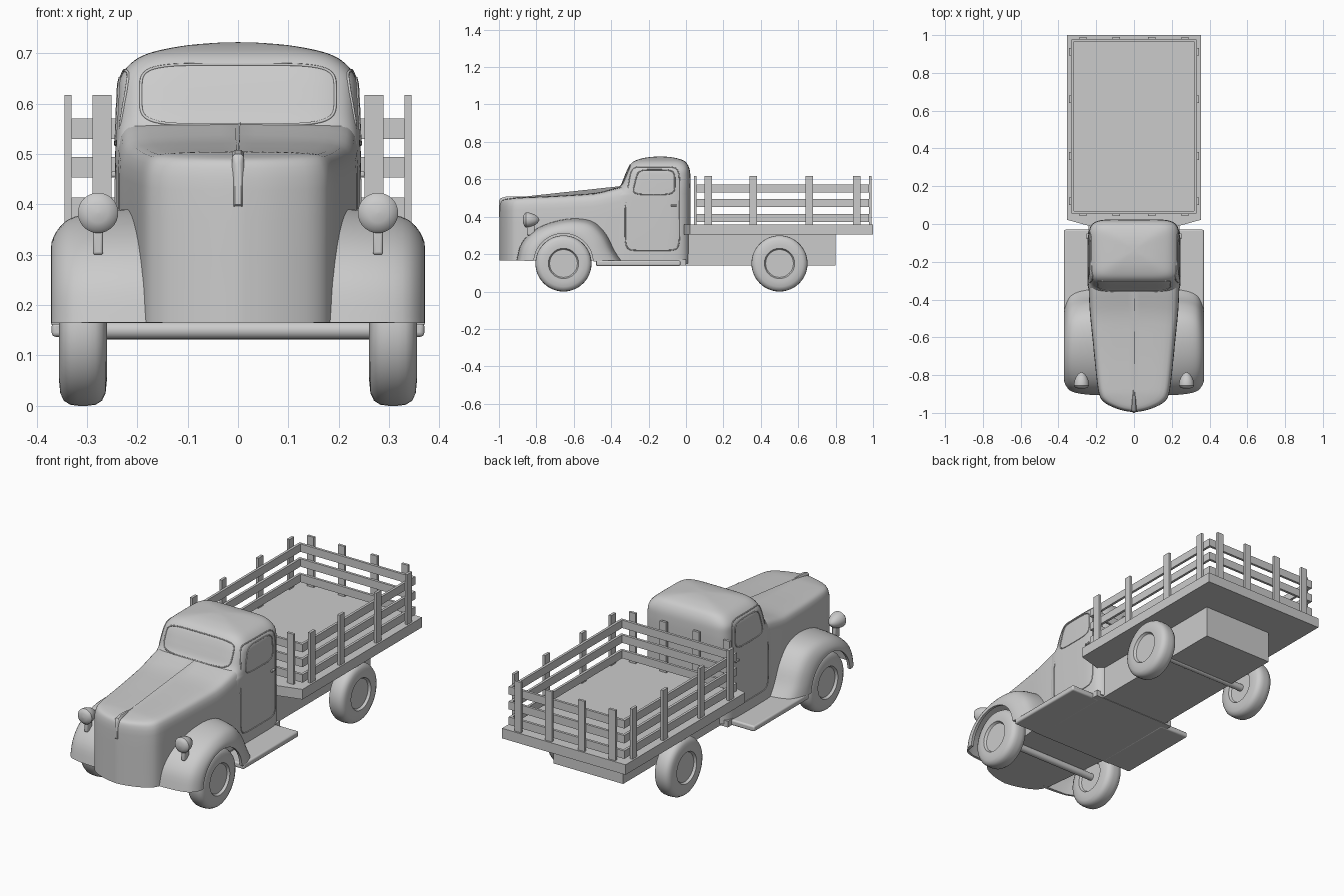
import bpy, bmesh
from math import sin, cos, pi, radians, copysign
from mathutils import Vector

if "Cube" in bpy.data.objects:
    bpy.data.objects.remove(bpy.data.objects["Cube"])


def finish(name, bm, mirror=False, angle=40):
    bmesh.ops.recalc_face_normals(bm, faces=bm.faces)
    me = bpy.data.meshes.new(name)
    bm.to_mesh(me)
    bm.free()
    ob = bpy.data.objects.new(name, me)
    bpy.context.collection.objects.link(ob)
    bpy.ops.object.select_all(action='DESELECT')
    ob.select_set(True)
    bpy.context.view_layer.objects.active = ob
    bpy.ops.object.shade_smooth_by_angle(angle=radians(angle))
    if mirror:
        ob.modifiers.new("mirror", 'MIRROR')
    return ob


def loft(name, rings, mirror=False, angle=40):
    """Skin a list of closed rings and cap both ends."""
    bm = bmesh.new()
    vs = [[bm.verts.new(p) for p in r] for r in rings]
    n = len(rings[0])
    for a, b in zip(vs, vs[1:]):
        for i in range(n):
            bm.faces.new((a[i], a[(i + 1) % n], b[(i + 1) % n], b[i]))
    bm.faces.new(vs[0])
    bm.faces.new(vs[-1])
    return finish(name, bm, mirror, angle)


def box(name, x, y, z, mirror=False, bevel=0.0):
    bm = bmesh.new()
    bmesh.ops.create_cube(bm, size=1)
    for v in bm.verts:
        v.co = [lo + (c + .5) * (hi - lo) for c, (lo, hi) in zip(v.co, (x, y, z))]
    ob = finish(name, bm, mirror, 30)
    if bevel:
        m = ob.modifiers.new("bevel", 'BEVEL')
        m.width, m.segments = bevel, 3
    return ob


def lathe(name, prof, axis, centre, mirror=False, n=48):
    """Spin (radius, offset) pairs round the x or y axis."""
    rings = []
    for r, o in prof:
        ring = []
        for i in range(n):
            c, s = r * cos(2 * pi * i / n), r * sin(2 * pi * i / n)
            ring.append(Vector(centre) + Vector((o, c, s) if axis == 'x' else (c, o, s)))
        rings.append(ring)
    return loft(name, rings, mirror, 35)


def smooth(pts, k):
    """Catmull-Rom through tuples of any size."""
    out = []
    for i in range(len(pts) - 1):
        p0, p1, p2 = pts[max(i - 1, 0)], pts[i], pts[i + 1]
        p3 = pts[min(i + 2, len(pts) - 1)]
        for j in range(k):
            t = j / k
            out.append(tuple(.5 * (2 * b + (c - a) * t + (2 * a - 5 * b + 4 * c - d) * t * t
                                   + (3 * b - a - 3 * c + d) * t ** 3)
                             for a, b, c, d in zip(p0, p1, p2, p3)))
    return out + [pts[-1]]


def lerp(table, v):
    for a, b in zip(table, table[1:]):
        if v <= b[0]:
            t = max(0, (v - a[0]) / (b[0] - a[0]))
            return [p + (q - p) * t for p, q in zip(a, b)]
    return table[-1]


def superellipse(a, b, n, count):
    f = lambda c: copysign(abs(c) ** (2 / n), c)
    return [(a * f(cos(2 * pi * i / count)), b * f(sin(2 * pi * i / count))) for i in range(count)]


# Cab: height, half width, front y, back y
cab = smooth([(.15, .244, -.42, .025), (.3, .245, -.42, .025), (.49, .244, -.415, .025),
              (.53, .243, -.385, .025), (.565, .242, -.352, .025), (.61, .24, -.332, .024),
              (.65, .235, -.315, .02), (.68, .213, -.298, .008), (.7, .178, -.272, -.012),
              (.714, .115, -.225, -.055), (.7205, .05, -.175, -.1), (.722, .005, -.145, -.135)], 4)
N = 6
loft("cab", [[(x, (yf + yb) / 2 + y, z) for x, y in superellipse(a, (yb - yf) / 2, N, 80)]
             for z, a, yf, yb in cab])


def cab_x(y, z):
    _, a, yf, yb = lerp(cab, z)
    t = min(.999, abs(y - (yf + yb) / 2) / ((yb - yf) / 2))
    return a * (1 - t ** N) ** (1 / N)


def cab_front(x, z):
    _, a, yf, yb = lerp(cab, z)
    return (yf + yb) / 2 - (yb - yf) / 2 * (1 - min(.999, abs(x) / a) ** N) ** (1 / N)


def seam(name, pts, mirror=False):
    cu = bpy.data.curves.new(name, 'CURVE')
    cu.dimensions, cu.bevel_depth, cu.bevel_resolution = '3D', .003, 1
    sp = cu.splines.new('POLY')
    sp.points.add(len(pts) - 1)
    for p, q in zip(sp.points, pts):
        p.co = (*q, 1)
    sp.use_cyclic_u = True
    ob = bpy.data.objects.new(name, cu)
    bpy.context.collection.objects.link(ob)
    if mirror:
        ob.modifiers.new("mirror", 'MIRROR')


# Door and window outlines laid on the cab surface
for name, yc, zc, hy, hz, n, slant in (("door_seam", -.18, .443, .145, .223, 9, .03),
                                       ("door_window_trim", -.175, .585, .115, .066, 5, .035)):
    pts = []
    for u, v in superellipse(hy, hz, n, 80):
        rise = max(0, v / hz) if name == "door_seam" else (v / hz + 1) / 2
        y, z = yc + u + slant * rise * max(0, -u / hy), zc + v
        pts.append((cab_x(y, z), y, z))
    seam(name, pts, True)
seam("windscreen_trim", [(x, cab_front(x, .618 + v), .618 + v)
                         for x, v in superellipse(.193, .06, 5, 80)])
box("door_handle", (.24, .252), (-.08, -.05), (.455, .465), True, .003)

# Hood: plan outline raised and inset towards the crowned top
half = smooth([(0, -.997), (.06, -.987), (.12, -.966), (.162, -.94), (.185, -.9), (.2, -.8),
               (.22, -.6), (.235, -.45), (.241, -.3)], 3)
outline = half + [(-x, y) for x, y in half[:0:-1]]
top = [(-1, .492), (-.9, .504), (-.7, .512), (-.5, .525), (-.42, .54), (-.36, .56), (-.3, .57)]
rings = []
for s, f in smooth([(1, 0), (1, .4), (1, .8), (.98, .9), (.94, .955), (.85, .985), (.6, .997),
                    (.3, 1), (.02, 1.002)], 2):
    ring = []
    for x, y in outline:
        y = -.3 + (y + .3) * (1 - (1 - s) * .15)
        ring.append((x * s, y, .165 + (lerp(top, y)[1] - .165) * f))
    rings.append(ring)
loft("hood", rings, angle=60)

# Hood ornament running over the nose
loft("hood_ornament", [[(x, y, z) for x, z in ((-w, z0), (-w, z1 - .006), (-w * .5, z1), (w * .5, z1),
                                             (w, z1 - .006), (w, z0))]
                       for y, w, z0, z1 in ((-1.0, .006, .4, .485), (-.99, .012, .39, .5),
                                            (-.96, .012, .45, .508), (-.86, .004, .48, .507))])

# Front fenders: rounded shells between an outer path and the wheel arch
outer = [(-.905, .165), (-.885, .245), (-.84, .305), (-.77, .35), (-.68, .38), (-.58, .39),
         (-.49, .37), (-.425, .305), (-.382, .22), (-.342, .16)]
arch = [(-.655 + .16 * cos(radians(175 - 19 * i)), .15 + .16 * sin(radians(175 - 19 * i))) for i in range(10)]
section = smooth([(.15, 1.02), (.22, 1), (.27, .95), (.31, .87), (.34, .73), (.36, .47),
                  (.37, .2), (.371, 0)], 2) + [(.355, .02), (.35, .55), (.3, .78), (.15, .86)]
loft("front_fender", [[(x, qy + (py - qy) * w, qz + (pz - qz) * w) for x, w in section]
                      for py, pz, qy, qz in smooth([p + q for p, q in zip(outer, arch)], 4)], True)

# Headlights
lathe("headlight", [(.001, -.872), (.02, -.87), (.034, -.864), (.04, -.856), (.04, -.848), (.037, -.83),
                    (.029, -.81), (.016, -.792), (.001, -.784)], 'y', (.278, 0, .383), True, 32)
box("headlight_stand", (.268, .288), (-.85, -.81), (.3, .36), True, .005)

# Wheels and axles
tyre = [(.001, .035), (.074, .035), (.078, .04), (.081, .047), (.1, .0475), (.125, .045), (.14, .038),
        (.148, .025), (.15, .01)]
tyre += [(r, -o) for r, o in reversed(tyre)]
for end, y in (("front", -.655), ("rear", .5)):
    lathe(end + "_wheel", tyre, 'x', (.308, y, .15), True)
    lathe(end + "_axle", [(.018, -.29), (.018, .29)], 'x', (0, y, .15), n=20)

# Underbody
box("cab_floor", (-.24, .24), (-.48, .0), (.138, .17))
box("running_board", (.2, .37), (-.48, -.03), (.137, .166), True, .008)
box("chassis_box", (-.2, .2), (-.06, .8), (.14, .31))

# Load bed with tapered front edge
plan = [(.354, 1), (.354, .022), (.23, -.012)]
plan += [(-x, y) for x, y in reversed(plan)]
loft("bed_floor", [[(x, y, z) for x, y in plan] for z in (.305, .357)])

# Stake sides: three slats per side, with posts outside
for i, z in enumerate((.373, .453, .53)):
    span = (z, z + .041)
    box(f"side_slat_{i}", (.318, .331), (.055, .978), span, True)
    for end, y in (("front", .055), ("back", .965)):
        box(f"{end}_slat_{i}", (-.331, .331), (y, y + .013), span)
for i, y in enumerate((.12, .36, .66, .912)):
    box(f"side_post_{i}", (.331, .345), (y - .02, y + .02), (.355, .617), True)
for end, y in (("front", .042), ("back", .978)):
    for i, x in enumerate((.094, .27)):
        box(f"{end}_post_{i}", (x - .019, x + .019), (y, y + .013), (.355, .617), True)
